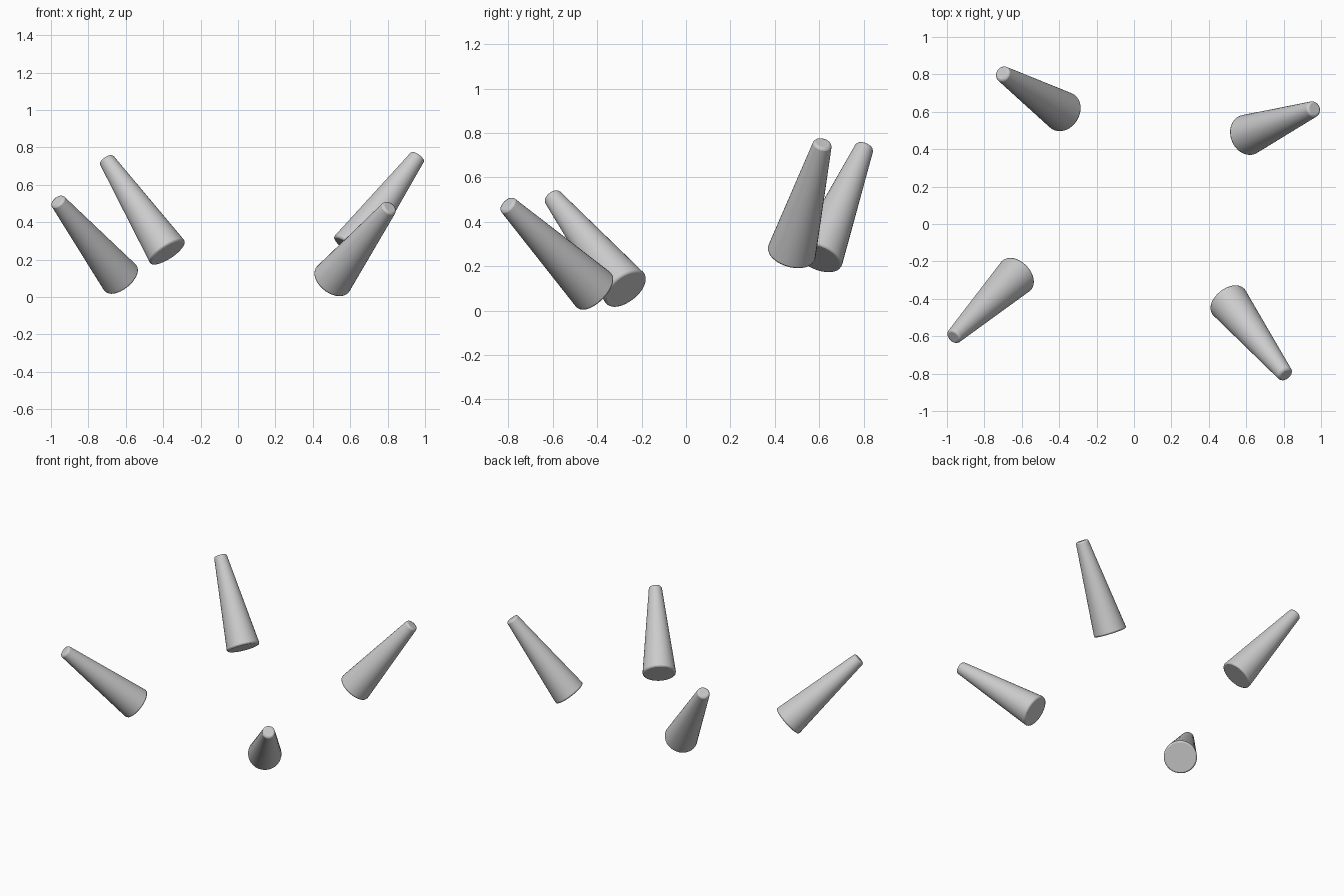
import bpy, math
from mathutils import Vector

if "Cube" in bpy.data.objects:
    bpy.data.objects.remove(bpy.data.objects["Cube"])

BASE_R, TIP_R = 0.111, 0.042


def tapered_leg(name, foot, tip):
    """Solid tapered leg with softened rims, running from wide end to narrow end."""
    a, b = Vector(foot), Vector(tip)
    axis = b - a
    bpy.ops.mesh.primitive_cone_add(vertices=32, radius1=BASE_R, radius2=TIP_R,
                                    depth=axis.length, location=(a + b) / 2)
    ob = bpy.context.object
    ob.name = name
    ob.rotation_euler = axis.to_track_quat('Z', 'Y').to_euler()
    # small rounded rims at both ends
    bev = ob.modifiers.new("rim_bevel", 'BEVEL')
    bev.width = 0.011
    bev.segments = 2
    bev.limit_method = 'ANGLE'
    bev.angle_limit = math.radians(40)
    bpy.ops.object.shade_smooth_by_angle(angle=math.radians(50))
    return ob


# four splayed legs: wide end centre, narrow end centre
legs = {
    "back_left_leg": ((-0.375, 0.597, 0.237), (-0.706, 0.805, 0.738)),
    "back_right_leg": ((0.600, 0.474, 0.255), (0.964, 0.616, 0.755)),
    "front_right_leg": ((0.501, -0.410, 0.087), (0.811, -0.807, 0.480)),
    "front_left_leg": ((-0.624, -0.271, 0.096), (-0.966, -0.604, 0.515)),
}
for name, (foot, tip) in legs.items():
    tapered_leg(name, foot, tip)
